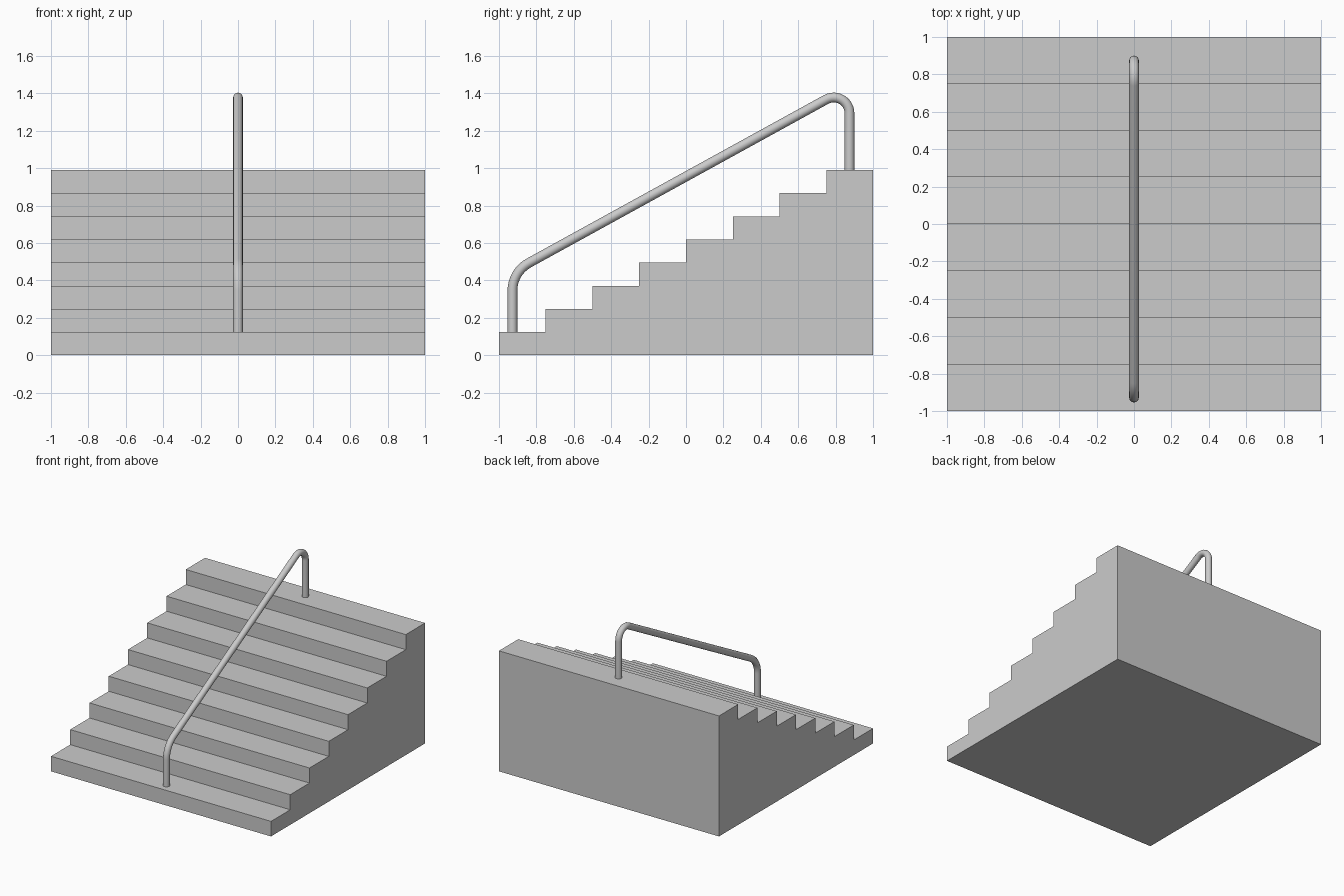
import bpy, bmesh, math
from mathutils import Vector

if "Cube" in bpy.data.objects:
    bpy.data.objects.remove(bpy.data.objects["Cube"])

STEPS, DEPTH, RISE = 8, 0.25, 0.99 / 8

# Stair block: stepped side profile extruded across x
profile = [(-1, 0)]
for i in range(STEPS):
    y = -1 + i * DEPTH
    profile += [(y, (i + 1) * RISE), (y + DEPTH, (i + 1) * RISE)]
profile.append((1, 0))
for i in range(1, STEPS):
    profile.append((1 - i * DEPTH, 0))

bm = bmesh.new()
face = bm.faces.new([bm.verts.new((-1, y, z)) for y, z in profile])
ext = bmesh.ops.extrude_face_region(bm, geom=[face])
verts = [g for g in ext["geom"] if isinstance(g, bmesh.types.BMVert)]
bmesh.ops.translate(bm, vec=(2, 0, 0), verts=verts)
bmesh.ops.recalc_face_normals(bm, faces=bm.faces)
mesh = bpy.data.meshes.new("stair_block")
bm.to_mesh(mesh)
bm.free()
bpy.context.collection.objects.link(bpy.data.objects.new("stair_block", mesh))


def fillet(a, corner, b, radius, n=12):
    """Arc points rounding the corner between a and b."""
    u, v = (a - corner).normalized(), (b - corner).normalized()
    half = u.angle(v) / 2
    bis = (u + v).normalized()
    centre = corner + bis * radius / math.sin(half)
    start = corner + u * radius / math.tan(half) - centre
    end = corner + v * radius / math.tan(half) - centre
    sweep = math.pi - 2 * half
    return [centre + (start * math.sin((1 - i / n) * sweep)
                      + end * math.sin(i / n * sweep)) / math.sin(sweep)
            for i in range(n + 1)]


# Handrail: two posts joined by a sloping rail with rounded bends
foot = Vector((0, -0.928, RISE))
low = Vector((0, -0.928, 0.445))
high = Vector((0, 0.874, 1.436))
head = Vector((0, 0.874, 0.99))
path = [foot, *fillet(foot, low, high, 0.17), *fillet(low, high, head, 0.084), head]

curve = bpy.data.curves.new("handrail", "CURVE")
curve.dimensions = "3D"
curve.bevel_depth = 0.026
curve.bevel_resolution = 6
curve.use_fill_caps = True
spline = curve.splines.new("POLY")
spline.points.add(len(path) - 1)
for p, co in zip(spline.points, path):
    p.co = (*co, 1)
rail = bpy.data.objects.new("handrail", curve)
bpy.context.collection.objects.link(rail)
bpy.context.view_layer.objects.active = rail
rail.select_set(True)
bpy.ops.object.convert(target="MESH")
bpy.ops.object.shade_smooth_by_angle(angle=math.radians(40))
